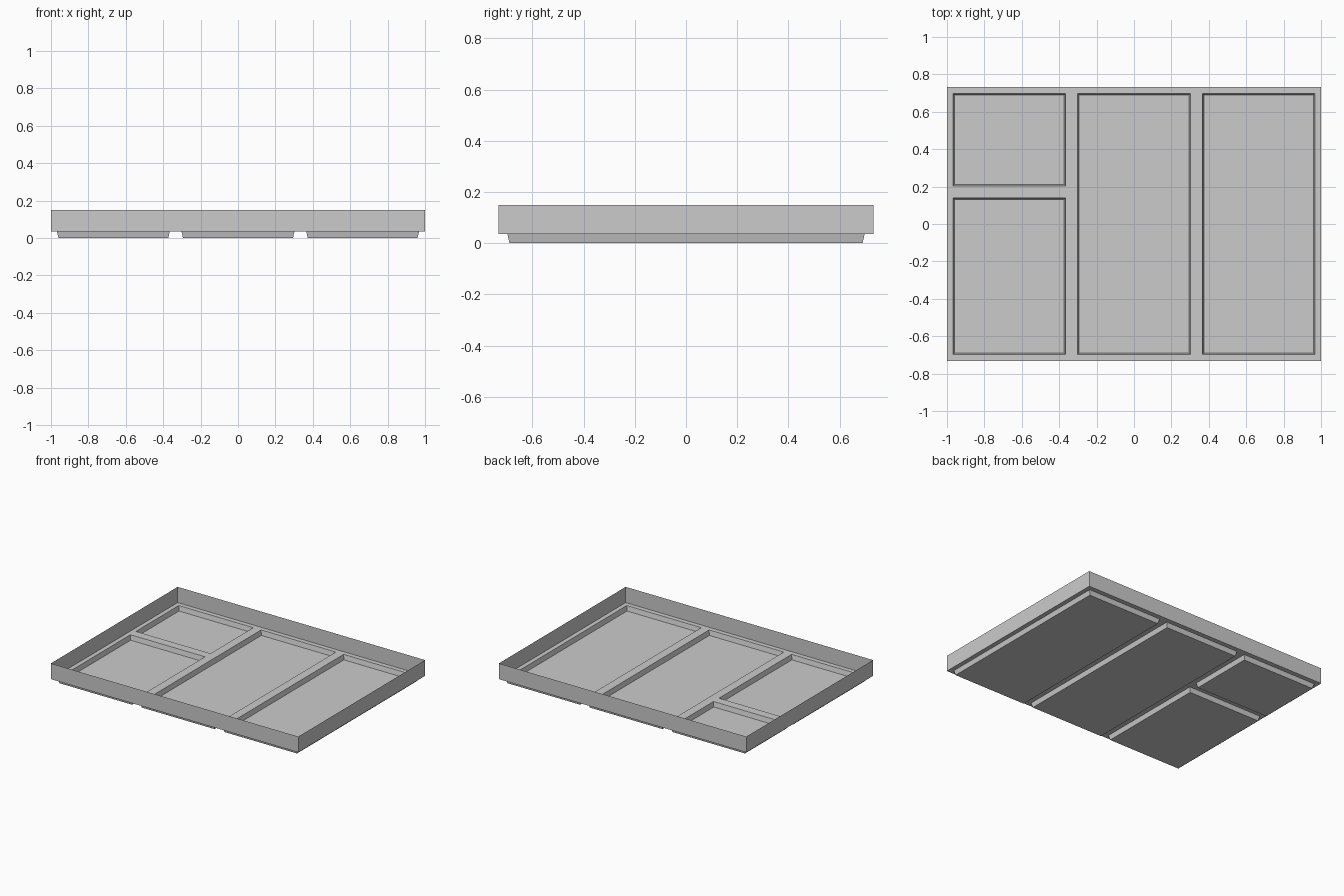
import bpy, bmesh

if "Cube" in bpy.data.objects:
    bpy.data.objects.remove(bpy.data.objects["Cube"])

FLOOR_Z, RIM_Z, TAPER = 0.035, 0.15, 0.008
xs = [-1, -0.968, -0.365, -0.302, 0.302, 0.365, 0.968, 1]
ys = [-0.732, -0.698, 0.14, 0.204, 0.698, 0.732]

bm = bmesh.new()

# Raised ledge, laid out as a grid of cells
grid = [[bm.verts.new((x, y, FLOOR_Z)) for y in ys] for x in xs]
pockets = []
for i in range(len(xs) - 1):
    for j in range(len(ys) - 1):
        face = bm.faces.new((grid[i][j], grid[i + 1][j],
                             grid[i + 1][j + 1], grid[i][j + 1]))
        # Left column has two compartments, the others one full length each
        if i in (1, 3, 5) and j in ((1, 3) if i == 1 else (1, 2, 3)):
            pockets.append(face)
bm.normal_update()
rim_edges = [e for e in bm.edges if e.is_boundary]

# Sunken compartments with slightly tapered walls
bmesh.ops.inset_region(bm, faces=pockets, thickness=TAPER, depth=0,
                       use_even_offset=True)
for v in {v for f in pockets for v in f.verts}:
    v.co.z = 0

# Thin upright outer wall
wall = bmesh.ops.extrude_edge_only(bm, edges=rim_edges)["geom"]
for v in wall:
    if isinstance(v, bmesh.types.BMVert):
        v.co.z = RIM_Z

# Merge the flat cells into clean faces
bmesh.ops.dissolve_limit(bm, angle_limit=0.01, verts=bm.verts[:], edges=bm.edges[:])
bmesh.ops.recalc_face_normals(bm, faces=bm.faces[:])
bmesh.ops.triangulate(bm, faces=[f for f in bm.faces if len(f.verts) > 4])

mesh = bpy.data.meshes.new("compartment_tray")
bm.to_mesh(mesh)
bm.free()
bpy.context.collection.objects.link(bpy.data.objects.new("compartment_tray", mesh))
